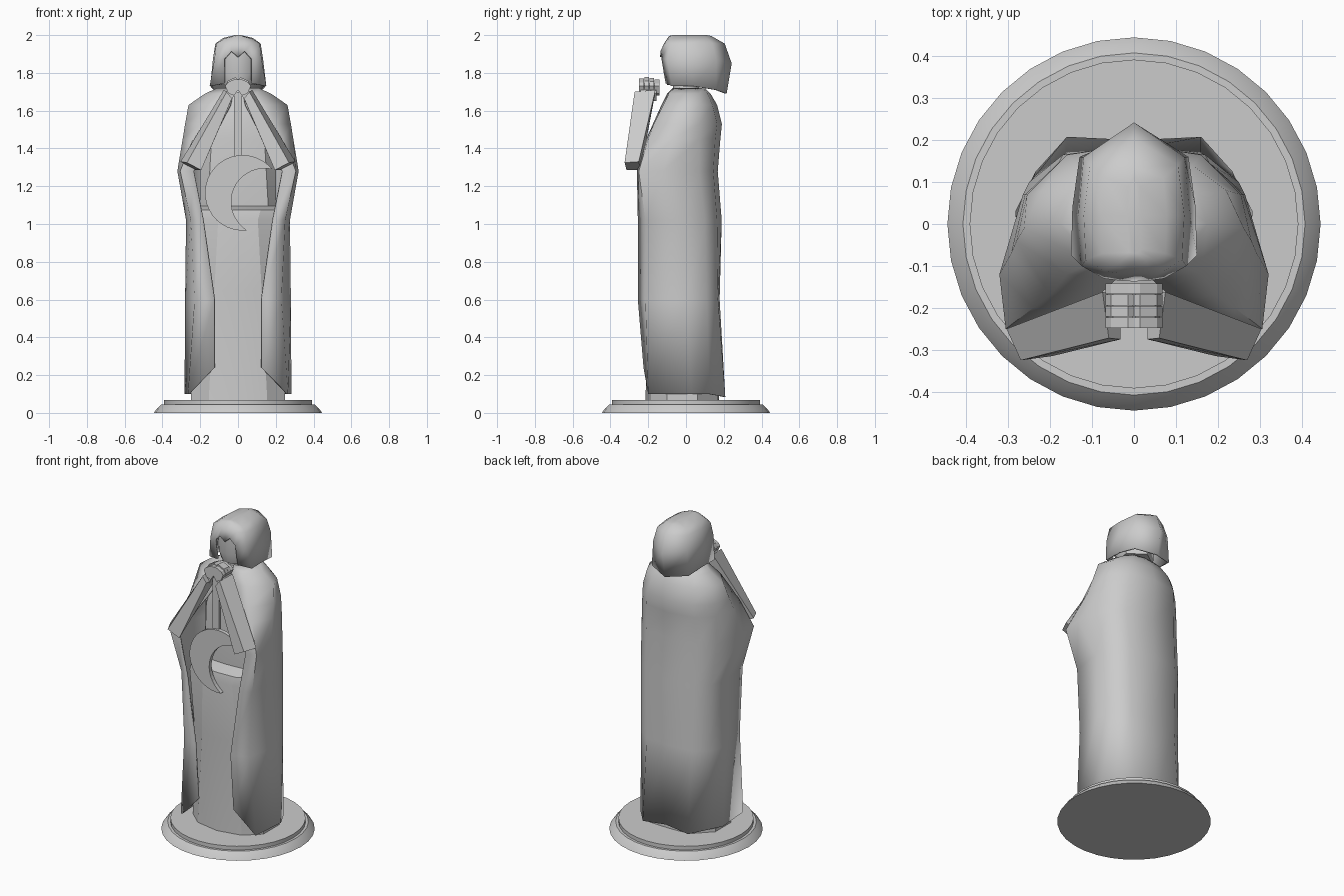
import bpy, bmesh, math


def finish(name, bm, smooth=None, thick=0):
    me = bpy.data.meshes.new(name)
    bm.to_mesh(me)
    bm.free()
    ob = bpy.data.objects.new(name, me)
    bpy.context.collection.objects.link(ob)
    if thick:
        m = ob.modifiers.new("thickness", 'SOLIDIFY')
        m.thickness, m.offset = thick, -1
    if smooth:
        bpy.ops.object.select_all(action='DESELECT')
        ob.select_set(True)
        bpy.context.view_layer.objects.active = ob
        bpy.ops.object.shade_smooth_by_angle(angle=math.radians(smooth))
    return ob


def mirror_half(z, pts):
    """Half outline front to back -> full ring; a point may carry its own z."""
    half = [(p[0], p[1], p[2] if len(p) > 2 else z) for p in pts]
    return half + [(-x, y, h) for x, y, h in reversed(half) if x > 1e-6]


def loft(name, rings, closed=True, hole=0, bottom=False, top=False, smooth=None, thick=0):
    """Skin rings bottom to top; hole leaves out that many front columns of row 0."""
    bm = bmesh.new()
    rows = [[bm.verts.new(p) for p in r] for r in rings]
    n = len(rows[0])
    for r, (a, b) in enumerate(zip(rows, rows[1:])):
        for i in range(n if closed else n - 1):
            if r == 0 and (i < hole or i >= n - hole):
                continue
            j = (i + 1) % n
            bm.faces.new((a[i], a[j], b[j], b[i]))
    if bottom:
        bm.faces.new(rows[0][::-1])
    if top:
        bm.faces.new(rows[-1])
    bmesh.ops.delete(bm, geom=[v for v in bm.verts if not v.link_faces], context='VERTS')
    if closed and not hole:
        bmesh.ops.recalc_face_normals(bm, faces=bm.faces)
    return finish(name, bm, smooth, thick)


def prism(name, outline, y0, y1):
    """Extrude an x-z outline from y0 to y1."""
    return loft(name, [[(x, y, z) for x, z in outline] for y in (y0, y1)], bottom=True, top=True)


def circle(r, z, n=32):
    return [(r * math.sin(2 * math.pi * i / n), r * math.cos(2 * math.pi * i / n), z) for i in range(n)]


# round stepped base
loft("base", [circle(r, z) for r, z in ((.445, 0), (.43, .022), (.408, .044), (.392, .044), (.392, .068))],
     bottom=True, top=True, smooth=30)

# inner robe with centre fold, belt shelf and recessed chest
robe = [
    (.066, [(0, -.215), (.155, -.185), (.25, -.1), (.25, .06), (.14, .17), (0, .175)]),
    (.65, [(0, -.195), (.125, -.185), (.24, -.1), (.24, .06), (.14, .14), (0, .15)]),
    (1.02, [(0, -.215), (.105, -.21), (.23, -.16), (.24, .06), (.14, .14), (0, .16)]),
    (1.075, [(0, -.205), (.12, -.2), (.22, -.15), (.23, .06), (.14, .14), (0, .15)]),
    (1.095, [(0, -.12), (.16, -.11), (.2, -.05), (.2, .06), (.14, .12), (0, .14)]),
    (1.45, [(0, -.13), (.14, -.12), (.2, -.04), (.2, .06), (.14, .13), (0, .15)]),
    (1.63, [(0, -.11), (.1, -.09), (.2, -.02), (.18, .06), (.12, .1), (0, .12)]),
    (1.71, [(0, -.07), (.05, -.06), (.09, -.02), (.08, .05), (.05, .08), (0, .09)]),
]
loft("inner_robe", [mirror_half(*r) for r in robe], bottom=True, top=True, smooth=20)

# open-fronted cloak: edge, front fold, side, rear side, rear fold, back
cloak = [
    (.1, [(.125, -.225, .24), (.265, -.2), (.283, .03), (.235, .125), (.16, .208, .085), (0, .2)]),
    (.6, [(.125, -.255), (.23, -.215), (.28, 0), (.24, .11), (.16, .17), (0, .178)]),
    (1.02, [(.185, -.255), (.25, -.215), (.275, -.02), (.25, .1), (.17, .165), (0, .189)]),
    (1.28, [(.235, -.26), (.306, -.25), (.321, -.12), (.265, .07), (.18, .145), (0, .168)]),
    (1.45, [(.14, -.21), (.24, -.2), (.293, -.07), (.26, .07), (.17, .155), (0, .182)]),
    (1.53, [(.09, -.175), (.2, -.17), (.28, -.04), (.255, .07), (.16, .165), (0, .19)]),
    (1.63, [(.04, -.13), (.16, -.12), (.262, -.01), (.22, .08), (.14, .14), (0, .165)]),
    (1.69, [(.025, -.1), (.1, -.09), (.175, 0), (.15, .07), (.1, .115), (0, .13)]),
    (1.72, [(.02, -.07), (.07, -.06), (.11, 0), (.1, .06), (.07, .09), (0, .1)]),
]
loft("cloak", [mirror_half(*r) for r in cloak], closed=False, smooth=60, thick=.01)

# neck and face inside the hood
loft("neck", [circle(.07, 1.66, 12), circle(.065, 1.8, 12)], bottom=True, top=True, smooth=30)
face = [
    (1.735, [(0, -.1), (.04, -.09), (.085, -.05), (.1, .05), (0, .12)]),
    (1.8, [(0, -.118), (.06, -.105), (.11, -.05), (.11, .05), (0, .16)]),
    (1.93, [(0, -.108), (.06, -.1), (.105, -.05), (.1, .05), (0, .16)]),
]
loft("face", [mirror_half(*r) for r in face], bottom=True, top=True, smooth=45)

# hood with jagged fringe above the face opening
hood = [
    (1.73, [(0, -.1), (.035, -.1), (.072, -.108, 1.745), (.15, -.075), (.147, .04), (.13, .16, 1.71), (0, .215, 1.69)]),
    (1.87, [(0, -.137, 1.885), (.035, -.135, 1.915), (.072, -.13, 1.875), (.125, -.1), (.133, .02), (.12, .16), (0, .242, 1.85)]),
    (1.955, [(0, -.117), (.035, -.117), (.07, -.113), (.115, -.085), (.12, .02), (.105, .14), (0, .205)]),
    (1.985, [(0, -.09, 1.995), (.03, -.088, 1.993), (.05, -.085), (.075, -.07, 1.98), (.078, .02), (.07, .11), (0, .135, 1.995)]),
    (2.0, [(0, -.07), (.008, -.07), (.012, -.068), (.016, -.06), (.016, .02), (.014, .09), (0, .11)]),
]
loft("hood", [mirror_half(*r) for r in hood], hole=2, top=True, smooth=60, thick=.01)

for side, s in (("right", 1), ("left", -1)):
    # tapered forearm sleeve
    ends = [[(.27, -.325, 1.325), (.195, -.315, 1.285), (.225, -.24, 1.285), (.304, -.25, 1.33)],
            [(.06, -.272, 1.70), (.032, -.275, 1.665), (.035, -.17, 1.655), (.075, -.162, 1.71)]]
    loft(side + "_forearm", [[(s * x, y, z) for x, y, z in e] for e in ends], bottom=True, top=True)
    # palm and bent fingers meeting at the centre
    prism(side + "_palm", [(s * x, z) for x, z in ((.035, 1.65), (.065, 1.69), (.05, 1.73), (.004, 1.745), (.012, 1.7))],
          -.24, -.155)
    for i, dz in enumerate((-.008, 0, -.003, -.012)):
        y = -.248 + i * .027
        out = [(.02, 1.68), (.05, 1.69), (.068, 1.73), (.055, 1.757 + dz), (.014, 1.777 + dz), (0, 1.765), (0, 1.71)]
        prism(side + "_finger", [(s * x, z) for x, z in out], y, y + .0255)

# hanging strap and crescent pendant
prism("strap", [(-.022, 1.36), (.022, 1.36), (.022, 1.7), (-.022, 1.7)], -.225, -.205)
arc = lambda cx, cz, r, a, b, n: [(cx + r * math.cos(math.radians(a + (b - a) * i / n)),
                                   cz + r * math.sin(math.radians(a + (b - a) * i / n))) for i in range(n + 1)]
prism("crescent", arc(.025, 1.165, .2, 39, 276, 24) + arc(.14, 1.118, .176, 237, 77, 18)[1:-1], -.24, -.215)
